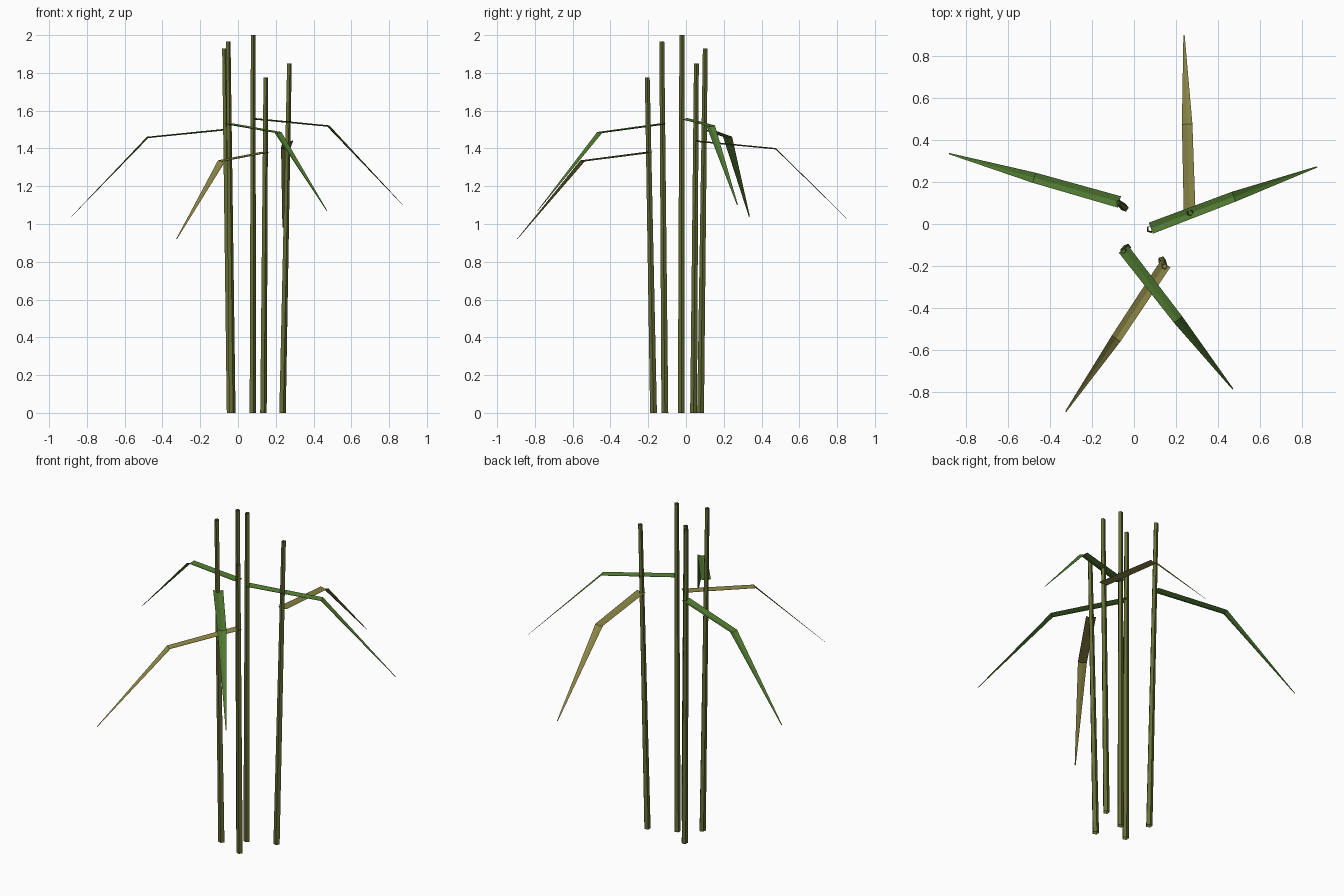
import bpy, math
from mathutils import Vector

if "Cube" in bpy.data.objects:
    bpy.data.objects.remove(bpy.data.objects["Cube"])


def material(name, rgb):
    m = bpy.data.materials.new(name)
    m.diffuse_color = (*rgb, 1)
    m.use_nodes = True
    m.node_tree.nodes["Principled BSDF"].inputs["Base Color"].default_value = m.diffuse_color
    return m


STALK = material("stalk_green", (0.13, 0.15, 0.035))
GREEN = material("leaf_green", (0.08, 0.19, 0.03))
OLIVE = material("leaf_olive", (0.25, 0.23, 0.06))


def add(name, verts, faces, mat):
    me = bpy.data.meshes.new(name)
    me.from_pydata(verts, [], faces)
    me.materials.append(mat)
    ob = bpy.data.objects.new(name, me)
    bpy.context.collection.objects.link(ob)
    return ob


SIDES = 5


def stalk(name, bottom, top, height):
    """Open five-sided tapered tube."""
    verts = []
    for (x, y), z, r in ((bottom, 0, 0.019), (top, height, 0.0135)):
        for i in range(SIDES):
            a = 2 * math.pi * i / SIDES
            verts.append((x + r * math.cos(a), y + r * math.sin(a), z))
    faces = [(i, (i + 1) % SIDES, (i + 1) % SIDES + SIDES, i + SIDES)
             for i in range(SIDES)]
    add(name, verts, faces, STALK)


def leaf(name, start, mid, tip, mat):
    """Bent blade creased along its middle, tapering to a narrow tip."""
    start, mid, tip = Vector(start), Vector(mid), Vector(tip)
    d = tip - start
    side = Vector((-d.y, d.x, 0)).normalized()
    verts = []
    for p, w, h in ((start, 0.028, 0.008), (mid, 0.025, 0.007), (tip, 0.003, 0.001)):
        up = Vector((0, 0, h))
        verts += [p + side * w + up, p, p - side * w + up]
    faces = [(i, i + 1, i + 4, i + 3) for i in (0, 1, 3, 4)]
    add(name, verts, faces, mat)


# Five leaning stalks: bottom xy, top xy, height
stalks = [((0.077, -0.025), (0.079, -0.022), 2.0),
          ((-0.032, -0.112), (-0.053, -0.128), 1.965),
          ((-0.044, 0.077), (-0.073, 0.102), 1.93),
          ((0.234, 0.040), (0.271, 0.055), 1.85),
          ((0.133, -0.172), (0.146, -0.205), 1.775)]
for i, s in enumerate(stalks):
    stalk(f"stalk_{i + 1}", *s)

# One drooping leaf per stalk: base, bend, tip
leaves = [((0.08, -0.02, 1.553), (0.475, 0.13, 1.515), (0.872, 0.272, 1.10), GREEN),
          ((-0.05, -0.12, 1.525), (0.21, -0.455, 1.48), (0.47, -0.785, 1.07), GREEN),
          ((-0.07, 0.105, 1.495), (-0.475, 0.22, 1.455), (-0.88, 0.335, 1.04), GREEN),
          ((0.265, 0.05, 1.435), (0.253, 0.475, 1.395), (0.238, 0.90, 0.98), OLIVE),
          ((0.15, -0.19, 1.375), (-0.085, -0.545, 1.33), (-0.325, -0.893, 0.92), OLIVE)]
for i, l in enumerate(leaves):
    leaf(f"leaf_{i + 1}", *l)
